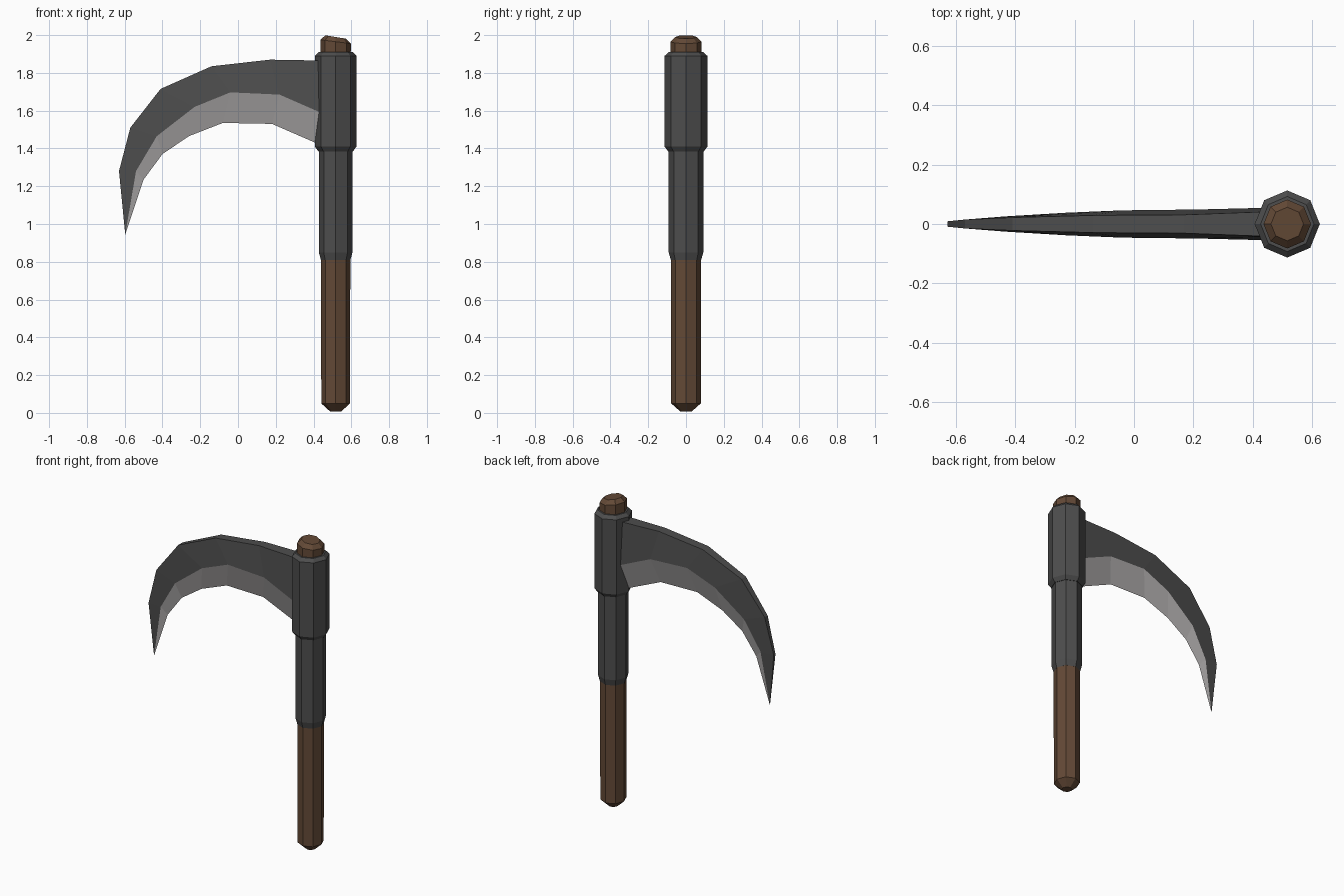
import bpy, bmesh, math

if "Cube" in bpy.data.objects:
    bpy.data.objects.remove(bpy.data.objects["Cube"])

def material(name, rgb):
    m = bpy.data.materials.new(name)
    m.diffuse_color = (*rgb, 1)
    m.use_nodes = True
    m.node_tree.nodes["Principled BSDF"].inputs["Base Color"].default_value = m.diffuse_color
    return m

wood = material("brown wood", (0.125, 0.067, 0.037))
iron = material("dark iron", (0.075, 0.075, 0.075))
steel = material("pale steel", (0.42, 0.405, 0.405))

def finish(bm, name, mats):
    bmesh.ops.recalc_face_normals(bm, faces=bm.faces)
    me = bpy.data.meshes.new(name)
    bm.to_mesh(me)
    bm.free()
    for m in mats:
        me.materials.append(m)
    ob = bpy.data.objects.new(name, me)
    bpy.context.collection.objects.link(ob)
    return ob

CX = 0.517

def octagon_rod(name, rings, mat):
    """Eight-sided stack of (z, radius, tilt) rings."""
    bm = bmesh.new()
    loops = []
    for z, r, tilt in rings:
        loop = []
        for i in range(8):
            a = i * math.pi / 4
            loop.append(bm.verts.new((CX + r * math.cos(a), r * math.sin(a) * 1.03,
                                      z - tilt * math.cos(a))))
        loops.append(loop)
    for a, b in zip(loops, loops[1:]):
        for i in range(8):
            j = (i + 1) % 8
            bm.faces.new((a[i], a[j], b[j], b[i]))
    bm.faces.new(loops[0])
    bm.faces.new(loops[-1])
    return finish(bm, name, [mat])

# Wooden shaft with rounded butt and slightly slanted top
octagon_rod("handle", [(0.008, 0.03, 0), (0.05, 0.076, 0), (1.965, 0.08, 0.01),
                       (1.99, 0.055, 0.009)], wood)

# Iron sleeve and collar
octagon_rod("sleeve", [(0.81, 0.078, 0), (0.85, 0.089, 0), (1.40, 0.089, 0)], iron)
octagon_rod("collar", [(1.385, 0.092, 0), (1.41, 0.11, 0), (1.89, 0.11, 0),
                       (1.91, 0.09, 0)], iron)

# Curved blade: spine, bevel line and cutting edge (x, z), with half thickness
spine = [(0.46, 1.865), (0.17, 1.87), (-0.14, 1.835), (-0.41, 1.715), (-0.57, 1.51), (-0.63, 1.28)]
bevel = [(0.46, 1.58), (0.22, 1.685), (-0.04, 1.697), (-0.23, 1.62), (-0.43, 1.465), (-0.54, 1.28)]
edge = [(0.46, 1.408), (0.18, 1.53), (-0.08, 1.535), (-0.26, 1.465), (-0.40, 1.37), (-0.50, 1.235)]
thick = [(0.042, 0.055), (0.031, 0.049), (0.029, 0.046), (0.022, 0.038), (0.015, 0.026), (0.009, 0.014)]

bm = bmesh.new()
rows = []
for s, b, e, (ts, tb) in zip(spine, bevel, edge, thick):
    pts = [(s[0], -ts, s[1]), (b[0], -tb, b[1]), (e[0], 0, e[1]),
           (b[0], tb, b[1]), (s[0], ts, s[1])]
    rows.append([bm.verts.new(p) for p in pts])
tip = bm.verts.new((-0.597, 0, 0.945))
for i in range(5):
    j = (i + 1) % 5
    pale = int(i in (1, 2))
    for a, b in zip(rows, rows[1:]):
        bm.faces.new((a[i], a[j], b[j], b[i])).material_index = pale
    bm.faces.new((rows[-1][i], rows[-1][j], tip)).material_index = pale
bm.faces.new(rows[0])
finish(bm, "blade", [iron, steel])
